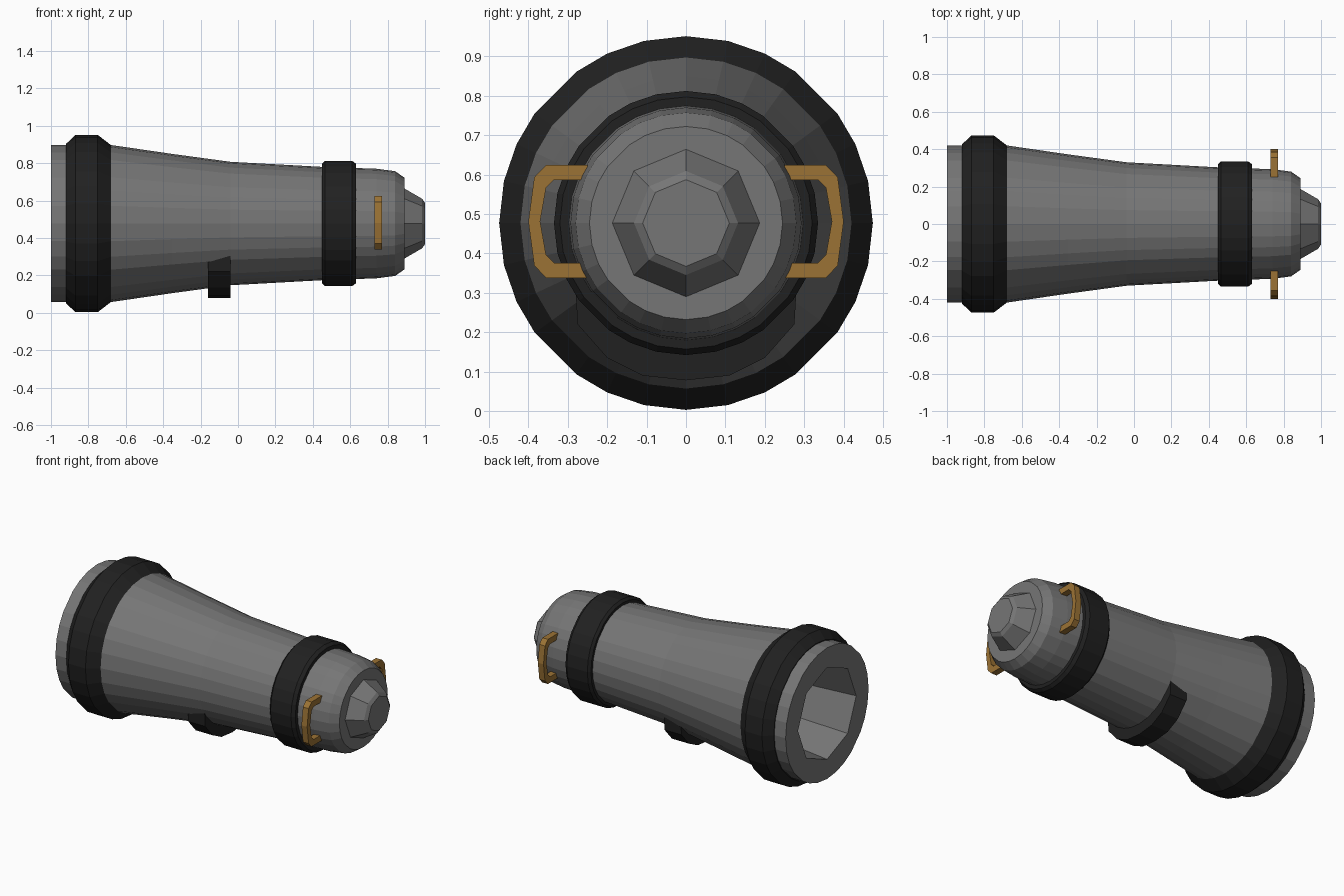
import bpy, bmesh, math

if "Cube" in bpy.data.objects:
    bpy.data.objects.remove(bpy.data.objects["Cube"])

CZ = 0.477  # height of the barrel axis


def material(name, rgb):
    m = bpy.data.materials.new(name)
    m.diffuse_color = (*rgb, 1)
    m.use_nodes = True
    m.node_tree.nodes["Principled BSDF"].inputs["Base Color"].default_value = m.diffuse_color
    return m


GREY = material("iron", (0.18, 0.18, 0.18))
DARK = material("dark_iron", (0.015, 0.015, 0.015))
GOLD = material("brass", (0.33, 0.17, 0.035))

# Slightly uneven 28-sided section of the cast body; plain octagon for small parts
QUARTER = [0, 13, 25, 36, 54, 65, 77]
ROUND = [math.radians(q * 90 + a) for q in range(4) for a in QUARTER]
OCTAGON = [math.radians(45 * i) for i in range(8)]


def finish(name, bm, mat):
    bmesh.ops.recalc_face_normals(bm, faces=bm.faces)
    me = bpy.data.meshes.new(name)
    bm.to_mesh(me)
    bm.free()
    ob = bpy.data.objects.new(name, me)
    bpy.context.collection.objects.link(ob)
    if mat:
        me.materials.append(mat)
    return ob


def lathe(name, profile, angles, mat, closed=False):
    """Turn (x, radius) points around the barrel axis."""
    bm = bmesh.new()
    loops = [[bm.verts.new((x, r * math.sin(a), CZ + r * math.cos(a))) for a in angles]
             for x, r in profile]
    n = len(angles)
    pairs = list(zip(loops, loops[1:]))
    if closed:
        pairs.append((loops[-1], loops[0]))
    else:
        bm.faces.new(loops[0])
        bm.faces.new(loops[-1])
    for a, b in pairs:
        for i in range(n):
            j = (i + 1) % n
            bm.faces.new((a[i], a[j], b[j], b[i]))
    return finish(name, bm, mat)


def plate(name, outline, x0, x1, mat):
    """Extrude a (y, z) outline along x."""
    bm = bmesh.new()
    face = bm.faces.new([bm.verts.new((x0, y, z)) for y, z in outline])
    ext = bmesh.ops.extrude_face_region(bm, geom=[face])
    verts = [v for v in ext["geom"] if isinstance(v, bmesh.types.BMVert)]
    bmesh.ops.translate(bm, verts=verts, vec=(x1 - x0, 0, 0))
    return finish(name, bm, mat)


# Barrel, hollowed by an octagonal tapering bore
barrel = lathe("barrel", [(-1, 0.42), (-0.68, 0.42), (-0.35, 0.372), (-0.04, 0.33),
                          (0.45, 0.303), (0.74, 0.293), (0.84, 0.28), (0.89, 0.245)],
               ROUND, GREY)
bore = lathe("bore_cutter", [(-1.1, 0.305), (0, 0.19), (0.6, 0.16)], OCTAGON, GREY)
bore.hide_render = True
bore.hide_viewport = True
cut = barrel.modifiers.new("bore", 'BOOLEAN')
cut.operation = 'DIFFERENCE'
cut.solver = 'EXACT'
cut.object = bore

# Breech knob
lathe("breech_knob", [(0.87, 0.187), (0.89, 0.187), (0.985, 0.132), (1, 0.11)], OCTAGON, GREY)

# Reinforcing bands
lathe("muzzle_band", [(-0.92, 0.40), (-0.92, 0.425), (-0.87, 0.474), (-0.75, 0.474),
                      (-0.68, 0.42), (-0.68, 0.40)], ROUND, DARK, closed=True)
lathe("breech_band", [(0.45, 0.28), (0.45, 0.32), (0.465, 0.335), (0.61, 0.335),
                      (0.63, 0.32), (0.63, 0.28)], ROUND, DARK, closed=True)

# Curved mounting saddle under the barrel
half = [(0.11, 0.09), (0.2, 0.135), (0.275, 0.22), (0.28, 0.305), (0.2, 0.24)]
saddle = [(0, 0.078)] + half + [(0, 0.19)] + [(-y, z) for y, z in reversed(half)]
plate("saddle", saddle, -0.16, -0.04, DARK)

# Side handles
upper_out = [(0.25, 0.143), (0.355, 0.143), (0.385, 0.112), (0.4, 0)]
upper_in = [(0.37, 0), (0.355, 0.085), (0.335, 0.105), (0.25, 0.105)]
outer = upper_out + [(y, -z) for y, z in reversed(upper_out[:-1])]
inner = [(y, -z) for y, z in reversed(upper_in[1:])] + upper_in
for side, s in (("left", 1), ("right", -1)):
    plate(side + "_handle", [(s * y, CZ + 0.004 + z) for y, z in outer + inner], 0.73, 0.77, GOLD)
